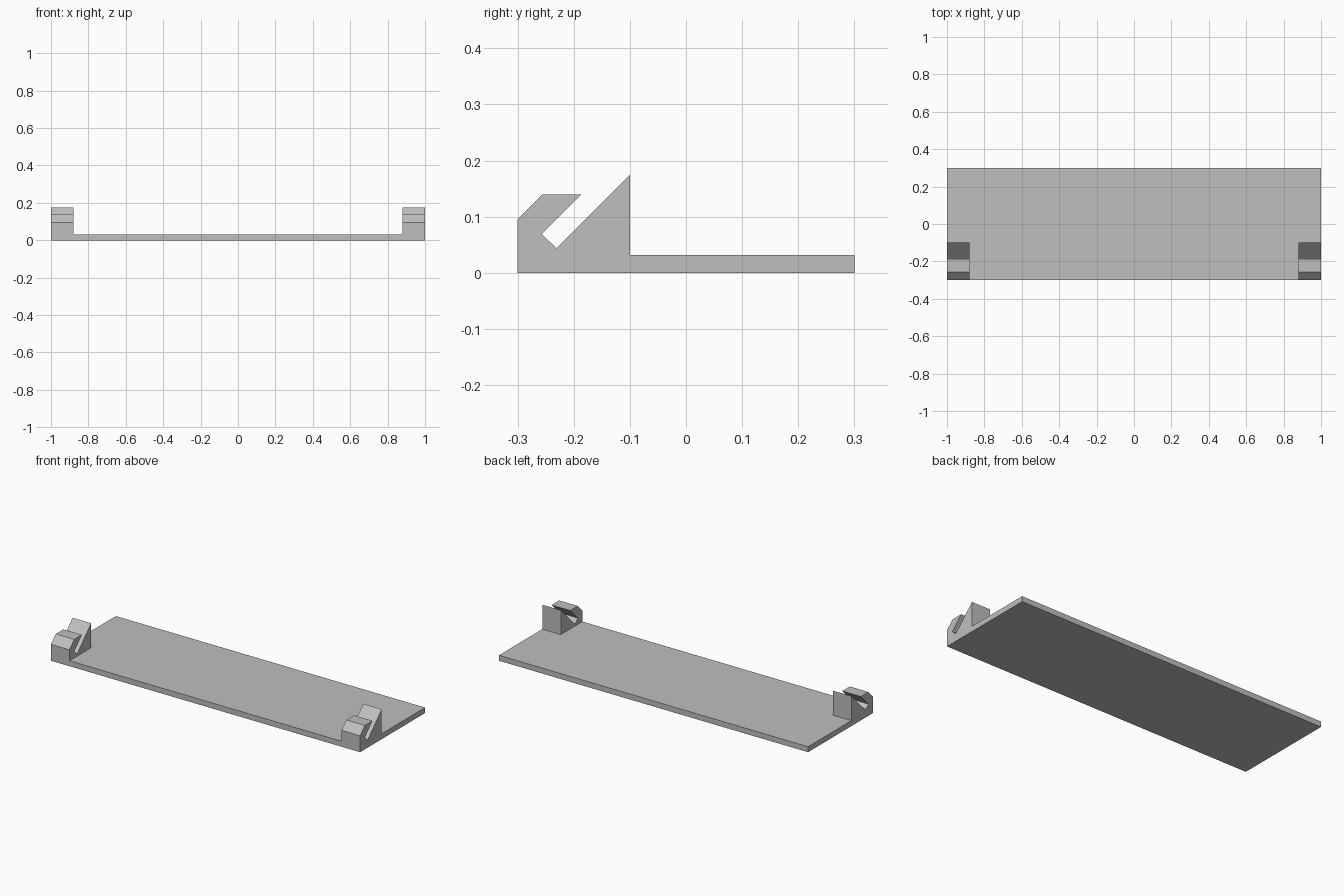
import bpy
import bmesh

cube = bpy.data.objects.get("Cube")
if cube:
    bpy.data.objects.remove(cube, do_unlink=True)

# Single grey plastic colour
grey = bpy.data.materials.new("light_grey")
grey.use_nodes = True
colour = (0.52, 0.52, 0.52, 1)
grey.diffuse_color = colour
grey.node_tree.nodes["Principled BSDF"].inputs["Base Color"].default_value = colour

HALF_LENGTH = 1.0
HALF_DEPTH = 0.3
THICKNESS = 0.032
BRACKET_WIDTH = 0.12


def extrude_profile(name, profile, x_start, width):
    """Extrude a (y, z) outline along x into a solid."""
    bm = bmesh.new()
    face = bm.faces.new([bm.verts.new((x_start, y, z)) for y, z in profile])
    result = bmesh.ops.extrude_face_region(bm, geom=[face])
    moved = [v for v in result["geom"] if isinstance(v, bmesh.types.BMVert)]
    bmesh.ops.translate(bm, verts=moved, vec=(width, 0, 0))
    bmesh.ops.recalc_face_normals(bm, faces=bm.faces)
    mesh = bpy.data.meshes.new(name)
    bm.to_mesh(mesh)
    bm.free()
    mesh.materials.append(grey)
    obj = bpy.data.objects.new(name, mesh)
    bpy.context.collection.objects.link(obj)
    return obj


# Flat base plate
extrude_profile("base_plate", [
    (-HALF_DEPTH, 0), (HALF_DEPTH, 0),
    (HALF_DEPTH, THICKNESS), (-HALF_DEPTH, THICKNESS),
], -HALF_LENGTH, 2 * HALF_LENGTH)

# Slotted end brackets: chamfered front lip, slanted slot, tall back rest
bracket_profile = [
    (-HALF_DEPTH, THICKNESS), (-0.1, THICKNESS), (-0.1, 0.175),
    (-0.231, 0.044), (-0.257, 0.069), (-0.186, 0.14),
    (-0.256, 0.14), (-HALF_DEPTH, 0.096),
]
for side, x_start in (("right", -HALF_LENGTH),
                      ("left", HALF_LENGTH - BRACKET_WIDTH)):
    extrude_profile(side + "_bracket", bracket_profile, x_start, BRACKET_WIDTH)
